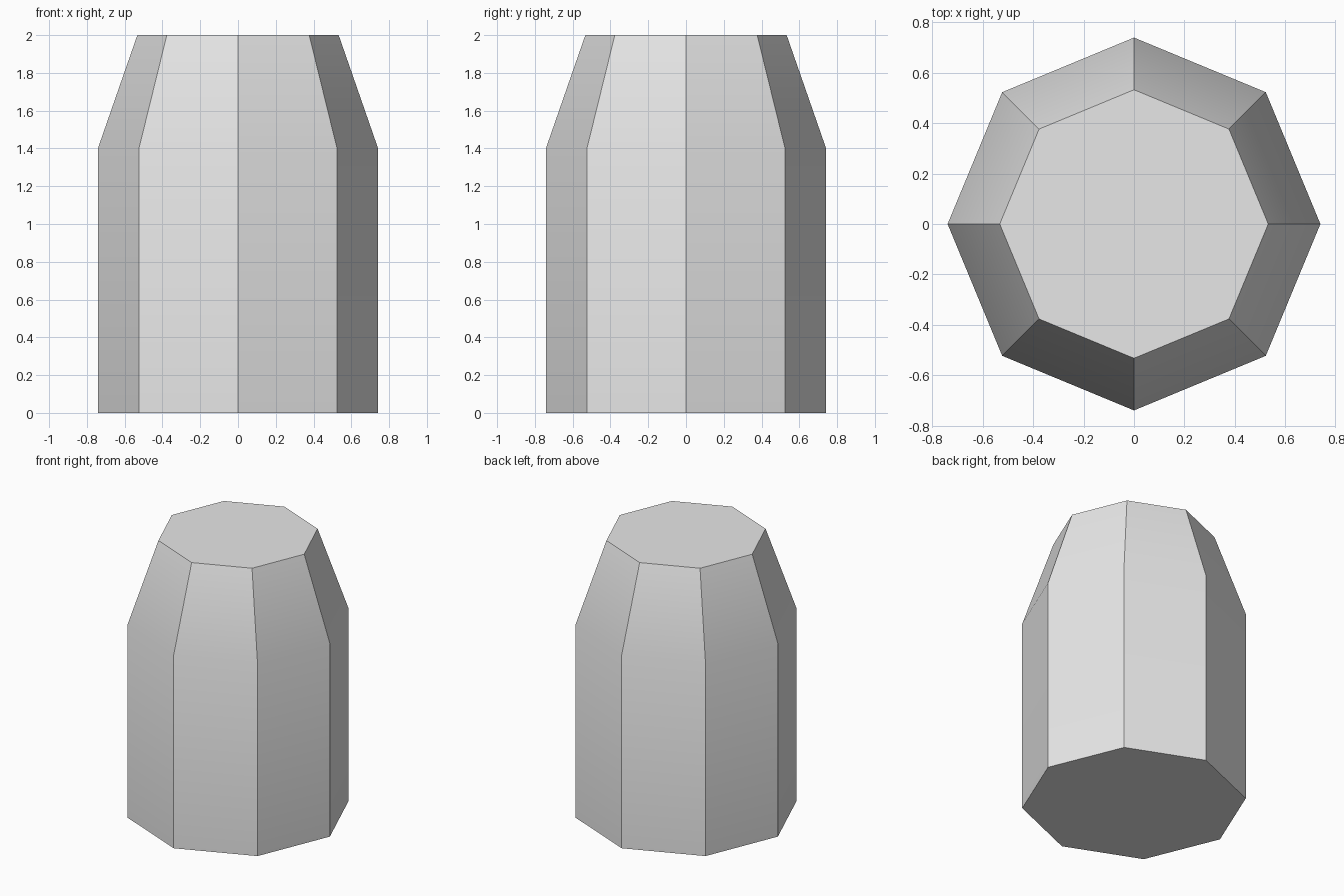
import bpy
import bmesh
from math import cos, sin, tau, radians

cube = bpy.data.objects.get("Cube")
if cube:
    bpy.data.objects.remove(cube, do_unlink=True)

SIDES = 8
PROFILE = [(0.74, 0.0), (0.74, 1.405), (0.533, 2.0)]  # radius, height

# Plain grey material
grey = bpy.data.materials.new("light_grey")
grey.use_nodes = True
colour = (0.8, 0.8, 0.8, 1.0)
grey.diffuse_color = colour
grey.node_tree.nodes["Principled BSDF"].inputs["Base Color"].default_value = colour

# Octagonal body: straight walls, tapered shoulder, flat caps
bm = bmesh.new()
rings = [[bm.verts.new((r * cos(tau * i / SIDES), r * sin(tau * i / SIDES), z))
          for i in range(SIDES)] for r, z in PROFILE]
for low, high in zip(rings, rings[1:]):
    for i in range(SIDES):
        j = (i + 1) % SIDES
        bm.faces.new((low[i], low[j], high[j], high[i]))
bm.faces.new(reversed(rings[0]))
bm.faces.new(rings[-1])

mesh = bpy.data.meshes.new("octagonal_body")
bm.to_mesh(mesh)
bm.free()
mesh.materials.append(grey)
body = bpy.data.objects.new("octagonal_body", mesh)
bpy.context.collection.objects.link(body)

# Soft bend at the shoulder, crisp vertical and rim edges
bpy.ops.object.select_all(action="DESELECT")
body.select_set(True)
bpy.context.view_layer.objects.active = body
bpy.ops.object.shade_smooth_by_angle(angle=radians(30))
